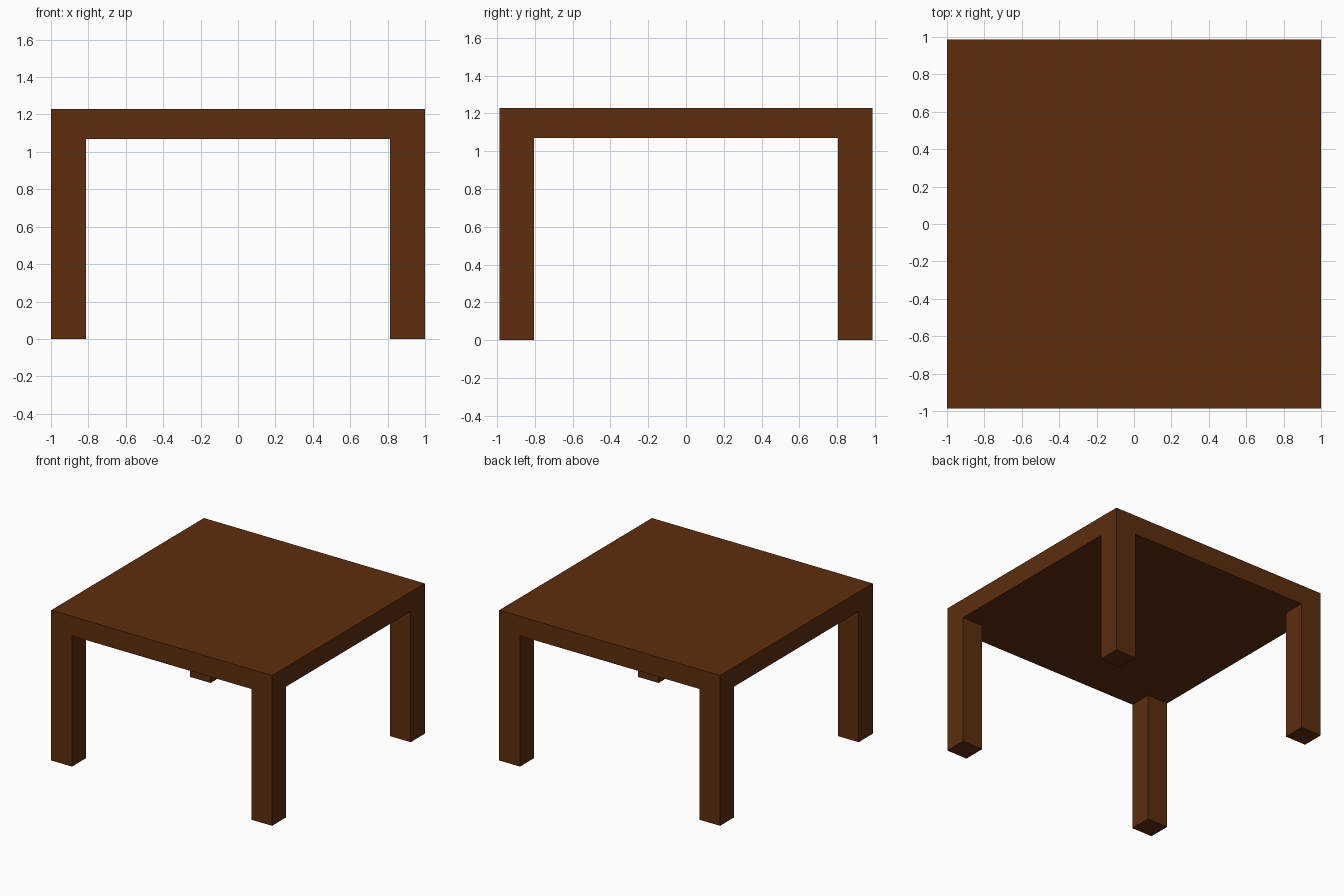
import bpy, bmesh
from mathutils import Vector

if "Cube" in bpy.data.objects:
    bpy.data.objects.remove(bpy.data.objects["Cube"])

HX, HY = 1.0, 0.987          # half width and half depth
IX, IY = 0.812, 0.805        # inner sides of the legs
UNDER, TOP = 1.07, 1.23      # tabletop underside and top

bm = bmesh.new()

# Tabletop slab
bmesh.ops.create_cube(bm, size=1)
bmesh.ops.scale(bm, vec=(2 * HX, 2 * HY, TOP - UNDER), verts=bm.verts)
bmesh.ops.translate(bm, vec=(0, 0, (TOP + UNDER) / 2), verts=bm.verts)

# Cut lines for the leg corners
for s in (-1, 1):
    for point, normal in (((s * IX, 0, 0), (1, 0, 0)), ((0, s * IY, 0), (0, 1, 0))):
        geom = bm.verts[:] + bm.edges[:] + bm.faces[:]
        bmesh.ops.bisect_plane(bm, geom=geom, plane_co=point, plane_no=normal)

# Four legs drawn down from the underside corners
bm.normal_update()
corners = []
for f in bm.faces:
    c = f.calc_center_median()
    if f.normal.z < -0.9 and abs(c.x) > IX and abs(c.y) > IY:
        corners.append(f)
for f in bmesh.ops.extrude_discrete_faces(bm, faces=corners)["faces"]:
    for v in f.verts:
        v.co.z = 0

# Merge coplanar faces so the table has clean flat sides
bmesh.ops.remove_doubles(bm, verts=bm.verts, dist=0.0001)
bmesh.ops.dissolve_limit(bm, angle_limit=0.01, verts=bm.verts, edges=bm.edges)
bmesh.ops.recalc_face_normals(bm, faces=bm.faces)

mesh = bpy.data.meshes.new("table")
bm.to_mesh(mesh)
bm.free()
table = bpy.data.objects.new("table", mesh)
bpy.context.collection.objects.link(table)

# Dark brown wood
wood = bpy.data.materials.new("brown_wood")
wood.diffuse_color = (0.11, 0.027, 0.004, 1)
wood.use_nodes = True
wood.node_tree.nodes["Principled BSDF"].inputs["Base Color"].default_value = wood.diffuse_color
mesh.materials.append(wood)
